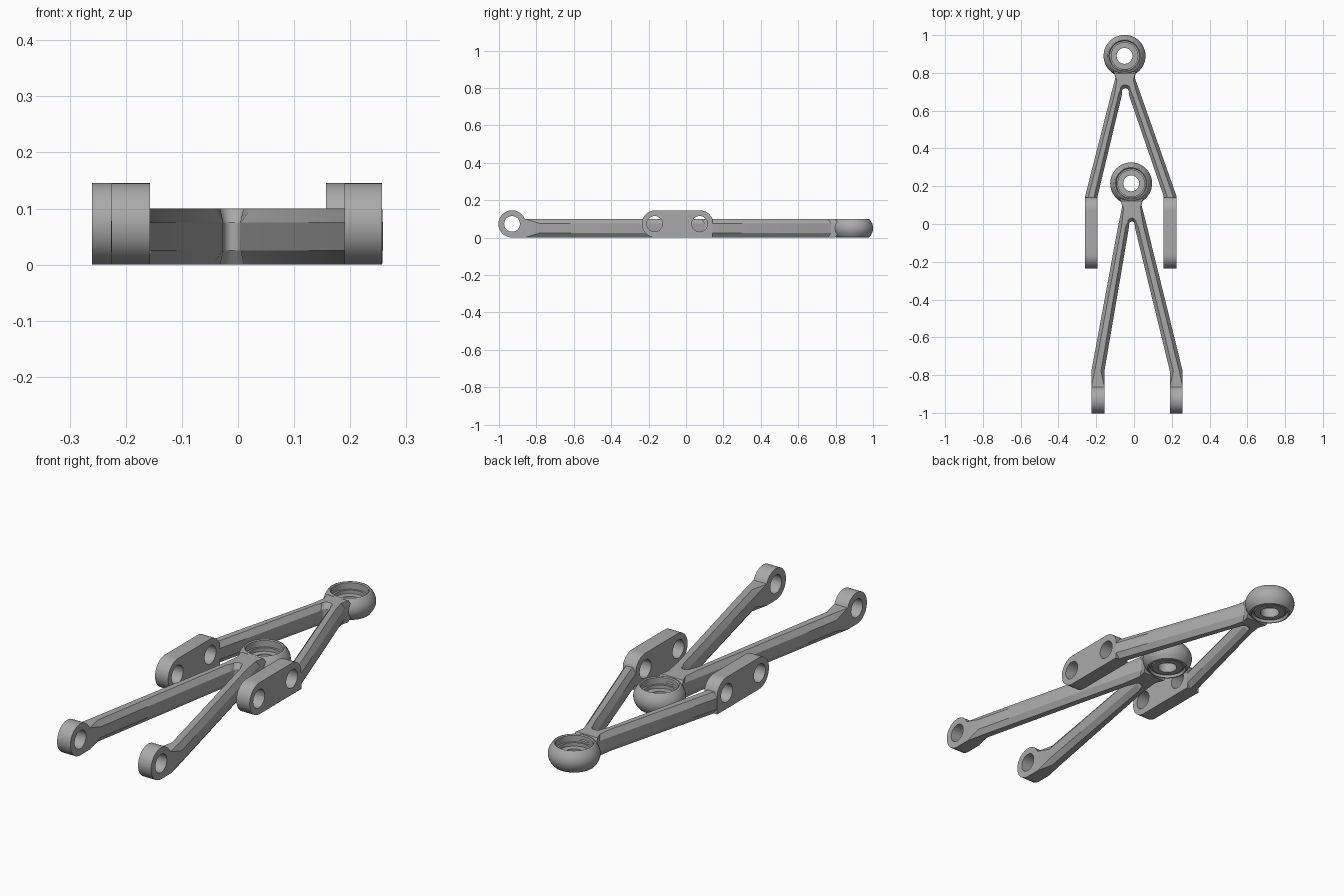
import bpy, bmesh, math
from mathutils import Vector

if "Cube" in bpy.data.objects:
    bpy.data.objects.remove(bpy.data.objects["Cube"])

steel = bpy.data.materials.new("grey_steel")
steel.diffuse_color = (0.40, 0.40, 0.40, 1)
steel.use_nodes = True
steel.node_tree.nodes["Principled BSDF"].inputs["Base Color"].default_value = steel.diffuse_color
EYE_R, HOLE_R, BEAM_TOP = 0.073, 0.042, 0.1


def finish(bm, name, angle=30):
    bmesh.ops.recalc_face_normals(bm, faces=bm.faces)
    mesh = bpy.data.meshes.new(name)
    bm.to_mesh(mesh)
    bm.free()
    mesh.materials.append(steel)
    ob = bpy.data.objects.new(name, mesh)
    bpy.context.collection.objects.link(ob)
    bpy.ops.object.select_all(action='DESELECT')
    ob.select_set(True)
    bpy.context.view_layer.objects.active = ob
    bpy.ops.object.shade_smooth_by_angle(angle=math.radians(angle))
    return ob


def hub(name, x, y):
    """Crowned ball-joint cup, turned around a vertical axis."""
    prof = [(HOLE_R, 0.006), (0.068, 0.006), (0.071, 0.012), (0.078, 0.012), (0.082, 0.0)]
    for i in range(9):                       # crowned outer wall
        t = -1 + i / 4
        prof.append((0.111 - 0.021 * t * t, 0.05 + 0.048 * t))
    prof += [(0.084, 0.1), (0.079, 0.096), (0.079, 0.066), (0.070, 0.066),
             (0.070, 0.05), (HOLE_R, 0.05)]
    n = 48
    bm = bmesh.new()
    rings = [[bm.verts.new((x + r * math.cos(2 * math.pi * k / n),
                            y + r * math.sin(2 * math.pi * k / n), z)) for k in range(n)]
             for r, z in prof]
    for a, b in zip(rings, rings[1:] + rings[:1]):
        for k in range(n):
            j = (k + 1) % n
            bm.faces.new((a[k], a[j], b[j], b[k]))
    finish(bm, name)


def wishbone(name, sections):
    """Chamfered V-shaped beam lofted through (outer xy, inner xy, chamfer) stations."""
    bm = bmesh.new()
    rings = []
    for o, i, c in sections:
        o, i = Vector(o), Vector(i)
        d = (i - o).normalized() * 0.018 * c
        h = 0.025 * c
        pts = [(o + d, 0), (i - d, 0), (i, h), (i, BEAM_TOP - h),
               (i - d, BEAM_TOP), (o + d, BEAM_TOP), (o, BEAM_TOP - h), (o, h)]
        rings.append([bm.verts.new((p.x, p.y, z)) for p, z in pts])
    for a, b in zip(rings, rings[1:]):
        for k in range(8):
            j = (k + 1) % 8
            bm.faces.new((a[k], a[j], b[j], b[k]))
    bm.faces.new(rings[0])
    bm.faces.new(rings[-1])
    bmesh.ops.remove_doubles(bm, verts=bm.verts, dist=1e-5)
    finish(bm, name, 25)


def lug(name, x0, x1, outline, hole_ys):
    """Flat lug with cross bores, extruded along x from a side outline."""
    bm = bmesh.new()
    face = bm.faces.new([bm.verts.new((x0, y, z)) for y, z in outline])
    ext = bmesh.ops.extrude_face_region(bm, geom=[face])
    bmesh.ops.translate(bm, vec=(x1 - x0, 0, 0),
                        verts=[g for g in ext['geom'] if isinstance(g, bmesh.types.BMVert)])
    ob = finish(bm, name)
    for y in hole_ys:
        bpy.ops.mesh.primitive_cylinder_add(vertices=32, radius=HOLE_R, depth=0.3,
                                            location=((x0 + x1) / 2, y, EYE_R),
                                            rotation=(0, math.pi / 2, 0))
        cutter = bpy.context.object
        cutter.data.materials.append(steel)
        mod = ob.modifiers.new("bore", 'BOOLEAN')
        mod.object, mod.solver = cutter, 'EXACT'
        bpy.ops.object.select_all(action='DESELECT')
        ob.select_set(True)
        bpy.context.view_layer.objects.active = ob
        bpy.ops.object.modifier_apply(modifier=mod.name)
        bpy.data.objects.remove(cutter)
    bpy.ops.object.shade_smooth_by_angle(angle=math.radians(30))


def arc(cy, a0, a1, n=28):
    return [(cy + EYE_R * math.cos(math.radians(a0 + (a1 - a0) * k / n)),
             EYE_R + EYE_R * math.sin(math.radians(a0 + (a1 - a0) * k / n))) for k in range(n + 1)]


def crotch(cx, cy, r, neck_l, neck_r):
    """Rounded inside corner between the two legs."""
    out = []
    for k in range(9):
        a = math.radians(170 - 160 * k / 8)
        t = k / 8
        o = Vector(neck_l).lerp(Vector(neck_r), t)
        # the outer side of the corner runs inside the hub neck
        out.append((o, (cx + r * math.cos(a), cy + r * math.sin(a)), 1))
    return out


# Front wishbone
hub("front_ball_joint_cup", -0.015, 0.215)
wishbone("front_wishbone",
         [((-0.225, -0.86), (-0.157, -0.86), 0), ((-0.226, -0.78), (-0.157, -0.78), 1),
          ((-0.084, -0.01), (-0.027, -0.02), 1), ((-0.061, 0.10), (-0.026, -0.005), 1)]
         + crotch(-0.011, -0.002, 0.015, (-0.078, 0.14), (0.050, 0.14))
         + [((0.040, 0.10), (0.004, -0.005), 1), ((0.068, -0.01), (0.005, -0.02), 1),
            ((0.258, -0.78), (0.190, -0.78), 1), ((0.257, -0.86), (0.190, -0.86), 0)])
eye = arc(-0.93, 22, 270) + [(-0.855, 0), (-0.855, BEAM_TOP)]
lug("front_left_eye", -0.225, -0.157, eye, [-0.93])
lug("front_right_eye", 0.190, 0.257, eye, [-0.93])

# Rear wishbone
hub("rear_ball_joint_cup", -0.05, 0.89)
wishbone("rear_wishbone",
         [((-0.259, 0.13), (-0.194, 0.13), 1), ((-0.258, 0.15), (-0.192, 0.15), 1),
          ((-0.118, 0.70), (-0.065, 0.68), 1), ((-0.098, 0.775), (-0.064, 0.695), 1)]
         + crotch(-0.046, 0.70, 0.019, (-0.112, 0.815), (0.012, 0.815))
         + [((0.004, 0.775), (-0.028, 0.695), 1), ((0.031, 0.70), (-0.026, 0.68), 1),
            ((0.224, 0.15), (0.156, 0.15), 1), ((0.225, 0.13), (0.157, 0.13), 1)])
plate = arc(-0.163, 90, 270) + [(0.143, 0)] + arc(0.073, 22, 90, 10)
lug("rear_left_mount", -0.26, -0.193, plate, [-0.168, 0.073])
lug("rear_right_mount", 0.157, 0.225, plate, [-0.168, 0.073])
